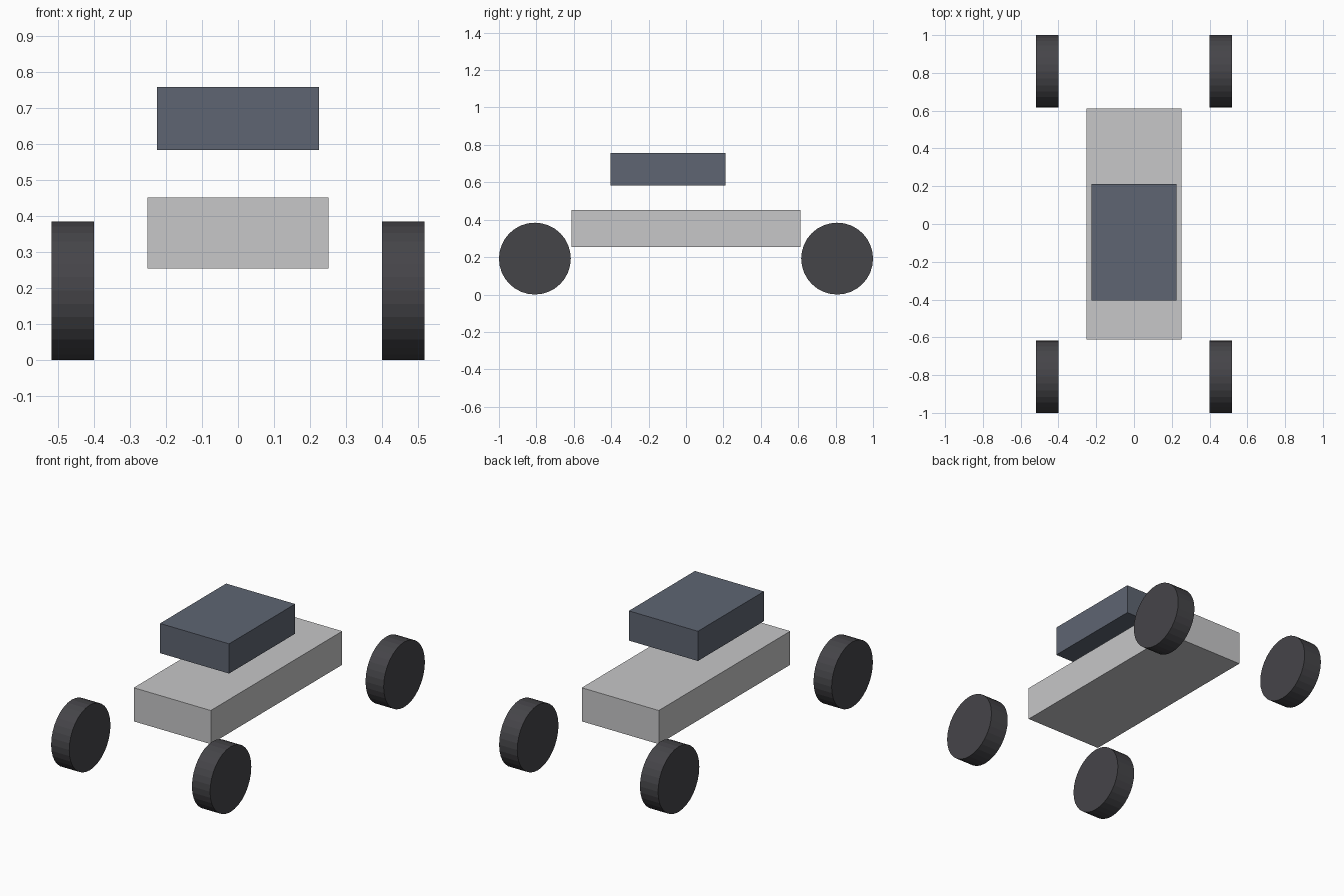
import bpy
import math

cube = bpy.data.objects.get("Cube")
if cube:
    bpy.data.objects.remove(cube, do_unlink=True)


def make_material(name, rgb):
    mat = bpy.data.materials.new(name)
    mat.use_nodes = True
    mat.diffuse_color = (*rgb, 1)
    mat.node_tree.nodes["Principled BSDF"].inputs["Base Color"].default_value = (*rgb, 1)
    return mat


def finish(name, mat):
    obj = bpy.context.object
    obj.name = obj.data.name = name
    obj.data.materials.append(mat)
    return obj


def add_box(name, centre, size, mat):
    bpy.ops.mesh.primitive_cube_add(size=1, location=centre)
    obj = finish(name, mat)
    obj.scale = size
    bpy.ops.object.transform_apply(location=False, rotation=False, scale=True)


def add_wheel(name, centre, mat):
    bpy.ops.mesh.primitive_cylinder_add(
        vertices=32, radius=0.192, depth=0.118,
        location=centre, rotation=(0, math.pi / 2, 0))
    finish(name, mat)


light_grey = make_material("light grey", (0.57, 0.57, 0.58))
slate = make_material("slate blue", (0.112, 0.13, 0.168))
rubber = make_material("dark rubber", (0.06, 0.059, 0.066))

# Chassis and the cabin floating above it
add_box("body", (0, 0, 0.352), (0.502, 1.224, 0.198), light_grey)
add_box("cabin", (0, -0.097, 0.67), (0.45, 0.615, 0.175), slate)

# Four wheels, set clear of the body corners
for end, y in (("front", -0.808), ("back", 0.808)):
    for side, x in (("left", 0.459), ("right", -0.459)):
        add_wheel(f"{end}_{side}_wheel", (x, y, 0.192), rubber)
